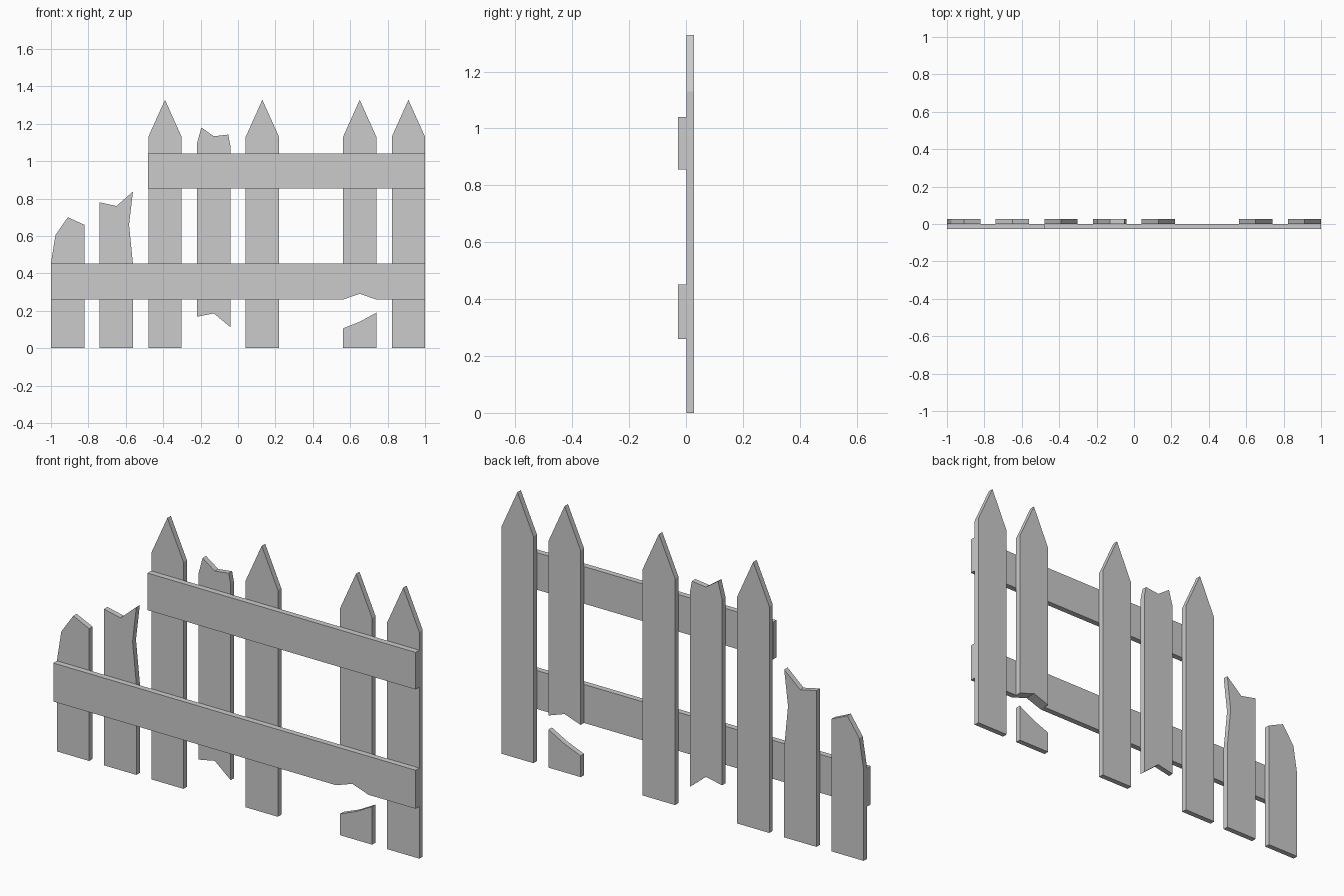
import bpy, bmesh

if "Cube" in bpy.data.objects:
    bpy.data.objects.remove(bpy.data.objects["Cube"])

Y_FRONT, Y_MID, Y_BACK = -0.028, 0.001, 0.028
WIDTH, PITCH = 0.178, 0.2603


def board(name, outline, y0, y1):
    """Extrude an (x, z) outline from y0 to y1."""
    bm = bmesh.new()
    face = bm.faces.new([bm.verts.new((x, y0, z)) for x, z in outline])
    ext = bmesh.ops.extrude_face_region(bm, geom=[face])
    verts = [g for g in ext["geom"] if isinstance(g, bmesh.types.BMVert)]
    bmesh.ops.translate(bm, verts=verts, vec=(0, y1 - y0, 0))
    bmesh.ops.recalc_face_normals(bm, faces=bm.faces[:])
    mesh = bpy.data.meshes.new(name)
    bm.to_mesh(mesh)
    bm.free()
    obj = bpy.data.objects.new(name, mesh)
    bpy.context.collection.objects.link(obj)
    return obj


def picket(name, slot, top=None, bottom=None):
    """Picket in a slot; top runs right to left, bottom left to right (local x)."""
    x0 = -1 + slot * PITCH
    top = top or [(WIDTH, 1.13), (WIDTH / 2, 1.328), (0, 1.13)]
    bottom = bottom or [(0, 0), (WIDTH, 0)]
    board(name, [(x0 + x, z) for x, z in bottom + top], Y_MID, Y_BACK)


# Whole pointed pickets
for slot in (2, 4, 7):
    picket(f"picket_{slot}", slot)

# Pickets with snapped tops
picket("broken_picket_end", 0,
       top=[(WIDTH, 0.66), (0.09, 0.70), (0.024, 0.605), (0, 0.455)])
picket("broken_picket_split", 1,
       top=[(WIDTH, 0.45), (0.157, 0.66), (WIDTH, 0.837), (0.09, 0.76), (0, 0.78)])

# Picket broken at both ends
picket("hanging_picket", 3,
       top=[(WIDTH, 1.085), (0.167, 1.142), (0.09, 1.133), (0.023, 1.18), (0, 1.095)],
       bottom=[(0, 0.168), (0.09, 0.186), (WIDTH, 0.113)])

# Picket snapped below the lower rail, with its stump
notch = [(0, 0.26), (WIDTH / 2, 0.291), (WIDTH, 0.26)]
picket("snapped_picket", 6, bottom=notch)
picket("picket_stump", 6, top=[(WIDTH, 0.19), (0.09, 0.142), (0, 0.106)])

# Rails: the lower one is chipped beneath the snapped picket
chip = [(-1 + 6 * PITCH + x, z) for x, z in notch]
board("lower_rail", [(-1, 0.26)] + chip + [(1, 0.26), (1, 0.452), (-1, 0.452)],
      Y_FRONT, Y_MID)
board("upper_rail", [(-0.48, 0.855), (1, 0.855), (1, 1.04), (-0.48, 1.04)],
      Y_FRONT, Y_MID)
